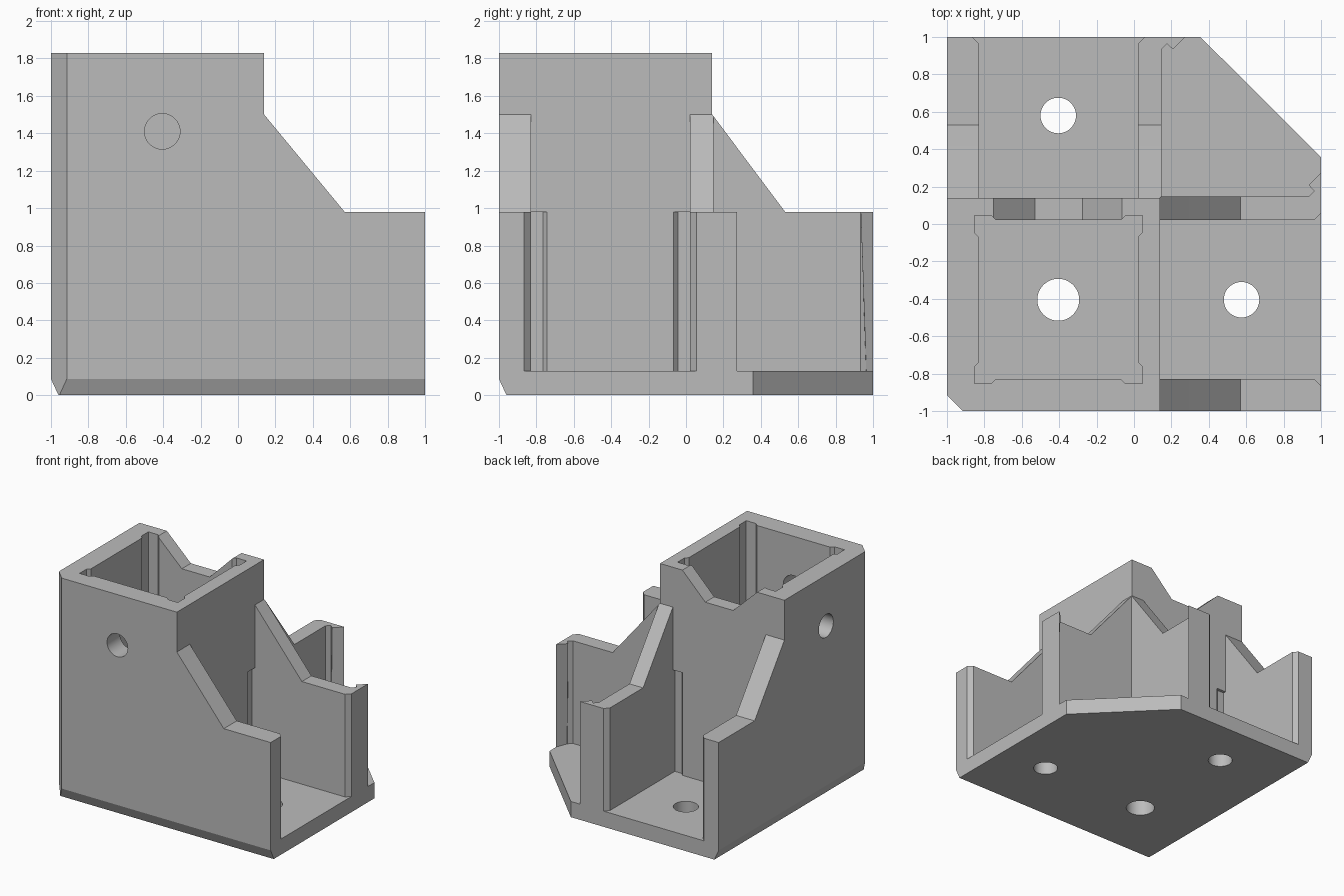
import bpy, bmesh, math
from mathutils import Matrix, Vector

if "Cube" in bpy.data.objects:
    bpy.data.objects.remove(bpy.data.objects["Cube"], do_unlink=True)

grey = bpy.data.materials.new("Matte grey")
grey.use_nodes = True
COLOUR = (0.5, 0.5, 0.5, 1)
grey.diffuse_color = COLOUR
grey.node_tree.nodes["Principled BSDF"].inputs["Base Color"].default_value = COLOUR


def finish(name, bm):
    bmesh.ops.recalc_face_normals(bm, faces=bm.faces)
    mesh = bpy.data.meshes.new(name)
    bm.to_mesh(mesh)
    bm.free()
    mesh.materials.append(grey)
    obj = bpy.data.objects.new(name, mesh)
    bpy.context.collection.objects.link(obj)
    return obj


def place(axis, u, v, w):
    """Point (u, v) of a profile at depth w along the axis."""
    return {"x": (w, u, v), "y": (u, w, v), "z": (u, v, w)}[axis]


def prism(name, axis, pts, lo, hi, lo_pts=None):
    bm = bmesh.new()
    a = [bm.verts.new(place(axis, u, v, lo)) for u, v in (lo_pts or pts)]
    b = [bm.verts.new(place(axis, u, v, hi)) for u, v in pts]
    bm.faces.new(a)
    bm.faces.new(b)
    for i in range(len(a)):
        j = (i + 1) % len(a)
        bm.faces.new((a[i], a[j], b[j], b[i]))
    return finish(name, bm)


def drill(axis, u, v, r, lo, hi):
    pts = [(u + r * math.cos(math.tau * i / 48), v + r * math.sin(math.tau * i / 48))
           for i in range(48)]
    combine(prism("hole_cutter", axis, pts, lo, hi))


def combine(other, op="DIFFERENCE"):
    mod = body.modifiers.new("bool", "BOOLEAN")
    mod.operation, mod.solver, mod.object = op, "EXACT", other
    bpy.context.view_layer.objects.active = body
    bpy.ops.object.modifier_apply(modifier=mod.name)
    bpy.data.objects.remove(other, do_unlink=True)


def swap(pts):
    return [(v, u) for u, v in pts]


FLOOR, ARM_TOP, STEP, TOP = 0.13, 0.98, 1.49, 1.83
EDGE = 0.14            # outer face of the upright tube
LO, HI = -0.83, 0.022  # socket walls
FAR = 1.2

# Solid envelope with the clipped corner and the chamfered upright edge
body = prism("corner_bracket", "z",
             [(-0.915, -1), (1, -1), (1, 0.357), (0.355, 1), (-1, 1), (-1, -0.915)], 0, TOP)

# Open area between the two arms
combine(prism("void_cutter", "z", [(0.147, 0.147), (FAR, 0.147), (FAR, FAR), (0.147, FAR)], FLOOR, 2))

# Sloped arm outlines
for axis, foot in (("y", 0.57), ("x", 0.53)):
    outline = [(EDGE, 2), (EDGE, STEP + 0.01), (0.148, STEP), (foot, ARM_TOP), (FAR, ARM_TOP), (FAR, 2)]
    combine(prism("slope_cutter", axis, outline, -FAR, FAR))

# Arm sockets with flared mouths and relieved end corners
mouth = [(EDGE, LO), (0.965, LO), (FAR, LO - 0.235), (FAR, HI + 0.235), (0.965, HI), (EDGE, HI)]
for turn in (list, swap):
    combine(prism("socket_cutter", "z", turn(mouth), FLOOR, 2))
    for wall, s in ((LO, 1), (HI, -1)):
        relief = [(0.2, wall), (0.115, wall), (0.115, wall + s * 0.065),
                  (EDGE, wall + s * 0.088), (0.2, wall + s * 0.088)]
        combine(prism("relief_cutter", "z", turn(relief), FLOOR, ARM_TOP))

# Upright socket: square with widened corners
mid, half, wide, a, b = (LO + HI) / 2, (HI - LO) / 2, (HI - LO) / 2 + 0.024, 0.36, 0.335
quarter = [(half, -b), (half, b), (wide, a), (wide, wide), (a, wide), (b, half)]
ring = []
for k in range(4):
    turn = Matrix.Rotation(k * math.pi / 2, 2)
    ring += [tuple(turn @ Vector(p) + Vector((mid, mid))) for p in quarter[1:]]
combine(prism("tube_cutter", "z", ring, ARM_TOP, 2))

# Notch in the rear rim of the tube
combine(prism("notch_cutter", "y", [(-0.85, TOP + 0.1), (-0.75, TOP), (-0.53, 1.62), (-0.275, 1.62),
                                    (-0.065, TOP), (0.035, TOP + 0.1)], -0.2, 0.4))

# Bottom edge chamfers
for axis in "xy":
    combine(prism("chamfer_cutter", axis, [(-1.043, 0.18), (-0.96, 0), (-0.913, -0.1), (-1.2, -0.1)],
                  -FAR, FAR))

# Screw holes
drill("z", -0.405, -0.405, 0.112, -0.1, 1.1)
drill("z", 0.575, -0.405, 0.095, -0.1, 0.3)
drill("z", -0.405, 0.58, 0.095, -0.1, 0.3)
for axis in "xy":
    drill(axis, -0.405, 1.41, 0.095, -FAR, -0.6)

# Tapered lips at the ends of the inner walls
lip = [(1, 0.147), (0.934, 0.147), (0.963, 0.177), (0.934, 0.208), (1, 0.273)]
lip_foot = lip[:3] + [(0.964, 0.18)] + lip[4:]
for turn in (list, swap):
    combine(prism("arm_lip", "z", turn(lip), FLOOR, ARM_TOP, turn(lip_foot)), "UNION")

bpy.ops.object.select_all(action="DESELECT")
body.select_set(True)
bpy.context.view_layer.objects.active = body
bpy.ops.object.shade_smooth_by_angle(angle=math.radians(20))
